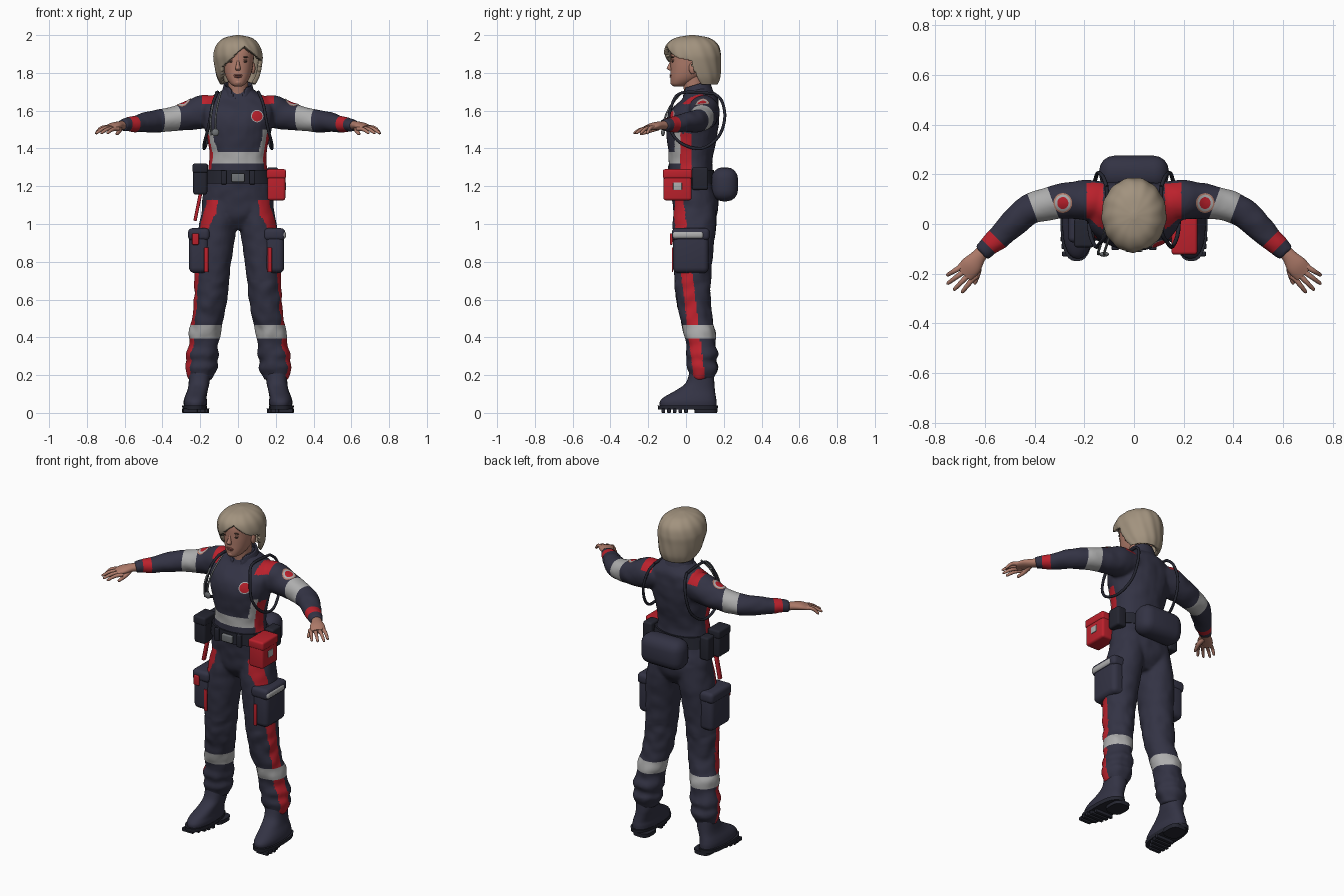
import bpy, bmesh, math
from mathutils import Vector, Matrix, noise
from mathutils.bvhtree import BVHTree

if "Cube" in bpy.data.objects:
    bpy.data.objects.remove(bpy.data.objects["Cube"])

def material(name, rgb):
    m = bpy.data.materials.new(name)
    m.use_nodes = True
    m.diffuse_color = (*rgb, 1)
    m.node_tree.nodes["Principled BSDF"].inputs["Base Color"].default_value = (*rgb, 1)
    return m

NAVY = material("navy cloth", (.033, .033, .058))
RED = material("red", (.5, .015, .025))
LIGHT = material("reflective grey", (.42, .42, .42))
SKIN = material("skin", (.43, .2, .145))
HAIR = material("blonde hair", (.36, .29, .21))
DARK = material("dark gear", (.018, .019, .03))
LIPS = material("lips", (.3, .1, .08))
BROWN = material("brown", (.07, .04, .03))
METAL = material("metal grey", (.16, .17, .18))

def finish(bm, name, mats, rule=None, angle=50):
    """Turn a bmesh into a smooth object, with faces coloured by a rule."""
    bmesh.ops.recalc_face_normals(bm, faces=bm.faces)
    if rule:
        for f in bm.faces:
            f.material_index = rule(f.calc_center_median())
    me = bpy.data.meshes.new(name)
    bm.to_mesh(me)
    bm.free()
    for m in mats:
        me.materials.append(m)
    me.shade_smooth()
    me.set_sharp_from_angle(angle=math.radians(angle))
    ob = bpy.data.objects.new(name, me)
    bpy.context.collection.objects.link(ob)
    return ob

def spline(rows, steps):
    """Smooth interpolation through rows of numbers."""
    out = []
    for i in range(len(rows) - 1):
        a, b, c, d = (rows[max(0, min(len(rows) - 1, i + k))] for k in (-1, 0, 1, 2))
        for k in range(steps):
            t = k / steps
            out.append([q + .5 * t * (r - p + t * (2 * p - 5 * q + 4 * r - s + t * (3 * (q - r) + s - p)))
                        for p, q, r, s in zip(a, b, c, d)])
    return out + [list(rows[-1])]

def loft(bm, rows, n=28, steps=5, flow=False, power=1.0, side=1, ripple=0, cap=True):
    """Skin of oval rings (x, y, z, radius, radius), flat or across the path."""
    pts = spline([(r[0] * side, *r[1:]) for r in rows], steps)
    rings = []
    for i, p in enumerate(pts):
        u, v = Vector((1, 0, 0)), Vector((0, 1, 0))
        if flow:
            t = Vector(pts[min(i + 1, len(pts) - 1)][:3]) - Vector(pts[max(i - 1, 0)][:3])
            u = t.cross((0, 0, 1)).normalized()
            v = u.cross(t).normalized()
        ring = []
        for k in range(n):
            a = math.tau * k / n
            c, s = math.cos(a), math.sin(a)
            w = 1 + ripple * math.sin(a * 13 + p[2] * 25)
            c, s = (math.copysign(abs(e) ** power, e) * w for e in (c, s))
            ring.append(bm.verts.new(Vector(p[:3]) + u * max(p[3], .001) * c + v * max(p[4], .001) * s))
        rings.append(ring)
    for a, b in zip(rings, rings[1:]):
        for k in range(n):
            bm.faces.new((a[k], a[(k + 1) % n], b[(k + 1) % n], b[k]))
    if cap:
        bm.faces.new(rings[0])
        bm.faces.new(rings[-1])

def part(name, rows, mat, **kw):
    bm = bmesh.new()
    loft(bm, rows, **kw)
    return finish(bm, name, [mat])

def box(name, loc, size, mat, bevel=.012, rot=0):
    bm = bmesh.new()
    bmesh.ops.create_cube(bm, size=1, matrix=Matrix.LocRotScale(None, None, Vector(size)))
    bmesh.ops.bevel(bm, geom=bm.edges[:], offset=bevel, segments=4, profile=.5, affect='EDGES')
    bmesh.ops.transform(bm, verts=bm.verts, matrix=Matrix.Translation(loc) @ Matrix.Rotation(rot, 4, 'Y'))
    return finish(bm, name, [mat], angle=40)

def blob(name, loc, size, mat):
    bm = bmesh.new()
    bmesh.ops.create_uvsphere(bm, u_segments=20, v_segments=12, radius=1,
                              matrix=Matrix.LocRotScale(Vector(loc), None, Vector(size)))
    return finish(bm, name, [mat])

# Suit: torso, legs and sleeves fused into one cloth surface
bm = bmesh.new()
loft(bm, [(0, .05, .97, .06, .06), (0, .05, 1.04, .17, .11), (0, .05, 1.12, .19, .122), (0, .035, 1.2, .178, .118),
          (0, .025, 1.28, .158, .115), (0, .027, 1.36, .15, .118), (0, .03, 1.45, .165, .132),
          (0, .035, 1.54, .185, .14), (0, .05, 1.61, .19, .125), (0, .075, 1.66, .165, .095),
          (0, .07, 1.7, .1, .075), (0, .06, 1.73, .06, .06)], power=.92)
for s in (1, -1):
    loft(bm, [(.09, .05, 1.12, .09, .11), (.107, .045, 1, .098, .115), (.12, .04, .9, .1, .11), (.135, .035, .75, .093, .1),
              (.145, .04, .6, .088, .09), (.16, .055, .5, .083, .085), (.175, .07, .43, .083, .085),
              (.182, .08, .36, .078, .078), (.19, .085, .31, .088, .086), (.192, .085, .275, .08, .078),
              (.195, .088, .24, .086, .084), (.2, .085, .2, .072, .068), (.2, .085, .175, .06, .06)], side=s)
    loft(bm, [(.1, .09, 1.6, .075, .07), (.18, .095, 1.595, .082, .088), (.25, .095, 1.575, .075, .078),
              (.33, .085, 1.56, .067, .066), (.42, .058, 1.545, .062, .06), (.48, .01, 1.54, .058, .053),
              (.54, -.05, 1.53, .049, .044), (.58, -.085, 1.527, .042, .038), (.612, -.117, 1.522, .036, .032)],
         flow=True, side=s)
suit = finish(bm, "suit", [NAVY])
remesh = suit.modifiers.new("fuse", 'REMESH')
remesh.mode, remesh.voxel_size = 'VOXEL', .0085
soft = suit.modifiers.new("soften", 'SMOOTH')
soft.iterations = 5
fused = bpy.data.meshes.new_from_object(suit.evaluated_get(bpy.context.evaluated_depsgraph_get()))
bpy.data.objects.remove(suit)
bm = bmesh.new()
bm.from_mesh(fused)
bm.normal_update()
for v in bm.verts:  # soft cloth folds
    v.co += v.normal * noise.noise(v.co * 17) * (.008 if v.co.z < .7 else .004)

ARM, CUFF = Vector((.936, -.35, 0)), Vector((.707, -.707, 0))
BANDS = [(Vector((0, 0, 1)), h) for h in (.395, .465, 1.32, 1.38)]
for s in (1, -1):
    BANDS += [(Vector((d.x * s, d.y, 0)), h) for d, h in
              ((ARM, .275), (ARM, .36), (CUFF, .43), (CUFF, .478))]
for axis, h in BANDS:  # crisp edges for the bands
    bmesh.ops.bisect_plane(bm, geom=bm.verts[:] + bm.edges[:] + bm.faces[:], plane_co=axis * h, plane_no=axis)

def suit_colour(c):
    x, y, z = abs(c.x), c.y, c.z
    p = Vector((x, y, 0))
    if z > 1.42 and x > .22:
        return 2 if .275 < p.dot(ARM) < .36 else 1 if .43 < p.dot(CUFF) < .478 else 0
    if z > 1.635:
        return int(.125 < x < .19)
    if 1.29 < z < 1.48 and x > .1 and abs(y) < .03:
        return 1
    if y < -.03 and (1.32 < z < 1.38 or (1.32 < z < 1.5 and x > .1 and y > -.06)):
        return 2
    if .395 < z < .465:
        return 2
    stripe = abs(y - .02 - (.6 - z) * .12) < .03 and x > .22 - .1 * z
    return int(stripe and (z < .74 or .97 < z < 1.13))

suit = finish(bm, "suit", [NAVY, RED, LIGHT], suit_colour, 80)

# Round badges laid onto the cloth
probe = bmesh.new()
probe.from_mesh(suit.data)
tree = BVHTree.FromBMesh(probe)
probe.free()

def badge(name, start, direction, radius, mats):
    d = Vector(direction)
    u, v = d.orthogonal().normalized(), d.cross(d.orthogonal()).normalized()
    bm, rings, n = bmesh.new(), [], 24
    for r in (.05, .3, .6, .85, 1):
        ring = []
        for k in range(n):
            a = math.tau * k / n
            hit, normal, _, _ = tree.ray_cast(Vector(start) + (u * math.cos(a) + v * math.sin(a)) * r * radius, d)
            ring.append(bm.verts.new(hit + normal * .004))
        rings.append(ring)
    for i, (a, b) in enumerate(zip(rings, rings[1:])):
        for k in range(n):
            f = bm.faces.new((a[k], b[k], b[(k + 1) % n], a[(k + 1) % n]))
            f.material_index = min(max(0, i - 1), len(mats) - 1)
    bm.faces.new(rings[0])
    finish(bm, name, mats)

badge("chest_badge", (.1, -1, 1.57), (0, 1, 0), .032, [RED, RED, LIGHT])
for s, side in ((1, "left"), (-1, "right")):
    badge(side + "_shoulder_badge", (.285 * s, .085, 2), (0, 0, -1), .038, [RED, LIGHT, SKIN])

# Collar, open at the throat, and zip
bm = bmesh.new()
loft(bm, [(0, .065, 1.655, .115, .09), (0, .06, 1.69, .09, .08), (0, .055, 1.74, .075, .07)], n=40, cap=False)
bmesh.ops.delete(bm, geom=[f for f in bm.faces if f.calc_center_median().y < 0
                           and abs(f.calc_center_median().x) < (f.calc_center_median().z - 1.65) * .5], context='FACES')
for v in bm.verts:
    v.co.z += (v.co.y - .06) * .3
finish(bm, "collar", [NAVY]).modifiers.new("thickness", 'SOLIDIFY').thickness = .01

# Head and face
part("neck", [(0, .055, 1.62, .06, .06), (0, .045, 1.7, .052, .055), (0, .035, 1.79, .055, .06)], SKIN)
part("head", [(0, -.04, 1.728, .018, .025), (0, -.03, 1.74, .038, .048), (0, -.005, 1.77, .06, .077),
              (0, .012, 1.81, .074, .094), (0, .022, 1.86, .082, .104), (0, .03, 1.92, .085, .108),
              (0, .03, 1.965, .06, .08), (0, .03, 1.985, .02, .03)], SKIN, power=.93)
part("nose", [(0, -.07, 1.872, .007, .01), (0, -.08, 1.845, .009, .012), (0, -.086, 1.824, .014, .016),
              (0, -.078, 1.812, .011, .01)], SKIN, n=16)
blob("upper_lip", (0, -.077, 1.788, ), (.024, .011, .005), LIPS)
blob("lower_lip", (0, -.076, 1.779), (.021, .011, .006), LIPS)
blob("chin", (0, -.064, 1.75), (.022, .019, .017), SKIN)
for s, side in ((1, "left"), (-1, "right")):
    blob(side + "_eye", (.033 * s, -.069, 1.86), (.014, .008, .006), BROWN)
    blob(side + "_eyelid", (.033 * s, -.067, 1.867), (.018, .01, .005), SKIN)
    blob(side + "_brow", (.034 * s, -.07, 1.883), (.021, .008, .004), BROWN)
    blob(side + "_ear", (.08 * s, .035, 1.825), (.012, .02, .032), SKIN)

# Bobbed hair with a side-swept fringe
bm = bmesh.new()
loft(bm, [(0, .085, 1.735, .09, .08), (0, .058, 1.78, .113, .123), (0, .042, 1.85, .127, .143),
          (0, .035, 1.9, .129, .15), (0, .033, 1.95, .112, .136), (0, .033, 1.985, .073, .09), (0, .033, 2, .01, .012)],
     n=104, steps=8, ripple=.012)
def bare(c):
    line = 1.945 - .9 * abs(c.x - .04)
    return c.z < 1.737 or (c.z < line and c.x > -.088 and c.y < .03 + max(0, 1.84 - c.z) * .5)
bmesh.ops.delete(bm, geom=[f for f in bm.faces if bare(f.calc_center_median())], context='FACES')
hair = finish(bm, "hair", [HAIR], angle=80)
shell = hair.modifiers.new("thickness", 'SOLIDIFY')
shell.thickness, shell.offset = .022, -1

for s, side in ((1, "left_"), (-1, "right_")):
    # Hand with four fingers and a thumb
    part(side + "palm", [(.598, -.1, 1.522, .028, .024), (.625, -.13, 1.522, .03, .022), (.655, -.168, 1.518, .042, .02),
                         (.685, -.2, 1.508, .04, .014)], SKIN, flow=True, side=s)
    for i, tip in enumerate(((.75, -.205), (.748, -.238), (.722, -.262), (.69, -.272))):
        bx, by, z = .705 - .018 * i, -.178 - .015 * i, 1.512 - .003 * i
        part(f"{side}finger_{i + 1}", [(bx - .02, by + .015, z, .011, .011), (bx, by, z, .011, .011),
             ((bx + tip[0]) / 2, (by + tip[1]) / 2, z - .006, .0095, .0095),
             (*tip, 1.482, .007, .007), (tip[0] + .003, tip[1] - .003, 1.479, .002, .002)], SKIN, n=12, flow=True, side=s)
    part(side + "thumb", [(.628, -.145, 1.51, .014, .014), (.627, -.19, 1.495, .012, .012), (.64, -.235, 1.478, .008, .008),
                          (.643, -.242, 1.475, .002, .002)], SKIN, n=12, flow=True, side=s)
    # Boot, toes turned out
    part(side + "boot", [(.226, .012, .035, .06, .15), (.226, .012, .06, .062, .15), (.224, .022, .085, .058, .136),
                         (.214, .05, .12, .054, .103), (.206, .075, .16, .055, .075), (.202, .083, .23, .058, .062)],
         NAVY, power=.85, side=s)
    part(side + "sole", [(.23, .01, .018, .064, .157), (.23, .01, .04, .066, .16)], DARK, power=.8, side=s, steps=1)
    part(side + "heel", [(.206, .105, 0, .052, .06), (.206, .105, .024, .054, .062)], DARK, power=.65, side=s, steps=1)
    for i in range(5):
        box(f"{side}tread_{i + 1}", ((.252 - .008 * i) * s, -.12 + .03 * i, .011),
            (.075 + .022 * min(i, 2), .02, .022), DARK, .004)
    # Thigh pocket with flap and red piping
    px = .192 if s > 0 else .207
    box(side + "thigh_pocket", (px * s, .025, .85), (.105, .19, .22), NAVY, .03)
    box(side + "pocket_flap", (px * s, .025, .945), (.115, .2, .065), NAVY, .022)
    box(side + "pocket_piping", (.168 * s, -.0715, .81), (.022, .006, .13), RED, .002)
    # Hose loop round the shoulder
    part(side + "shoulder_hose", [(x, y, z, .008, .008) for x, y, z in
         ((.11, .15, 1.69), (.11, -.02, 1.695), (.135, -.075, 1.63), (.155, -.09, 1.52), (.178, -.03, 1.43),
          (.178, .08, 1.4), (.158, .17, 1.46), (.145, .205, 1.56), (.125, .19, 1.65), (.11, .15, 1.69))],
         DARK, n=10, flow=True, side=s)

# Belt and its gear
part("belt", [(0, .028, 1.215, .181, .125), (0, .025, 1.285, .168, .123)], DARK, power=.92, steps=1)
box("buckle", (0, -.102, 1.245), (.07, .02, .045), METAL, .006)
for x in (-.075, .075):
    box("belt_keeper", (x, -.095, 1.247), (.03, .02, .075), DARK, .005)
box("rear_bag", (0, .205, 1.21), (.28, .14, .18), NAVY, .06)
box("first_aid_pouch", (.203, -.045, 1.2), (.095, .15, .15), RED, .014)
box("first_aid_flap", (.203, -.045, 1.265), (.104, .156, .05), RED, .012)
box("first_aid_label", (.252, -.045, 1.2), (.005, .045, .04), LIGHT, .002)
box("left_pouch", (.183, .075, 1.24), (.06, .085, .12), DARK, .012)
box("right_pouch", (-.2, -.035, 1.235), (.075, .11, .16), DARK, .015)
box("right_pouch_flap", (-.2, -.035, 1.295), (.082, .118, .05), DARK, .012)
box("radio", (-.195, .075, 1.235), (.06, .07, .14), DARK, .012)
box("red_strap", (-.213, -.005, 1.09), (.018, .025, .15), RED, .005, .2)
box("shears_handle", (-.225, -.078, .92), (.035, .015, .06), RED, .005)
box("thigh_band", (.195, .012, .942), (.119, .165, .04), LIGHT, .016)

# Stethoscope hanging on the chest
for i, x in enumerate((-.11, -.135)):
    part(f"stethoscope_tube_{i + 1}", [(x + .02, -.02, 1.7, .005, .005), (x, -.085, 1.62, .005, .005),
         (x - .01, -.118, 1.54, .005, .005), (x - .005, -.12, 1.47, .005, .005)], METAL, n=10, flow=True)
blob("stethoscope_disc", (-.12, -.122, 1.485), (.02, .01, .02), METAL)
